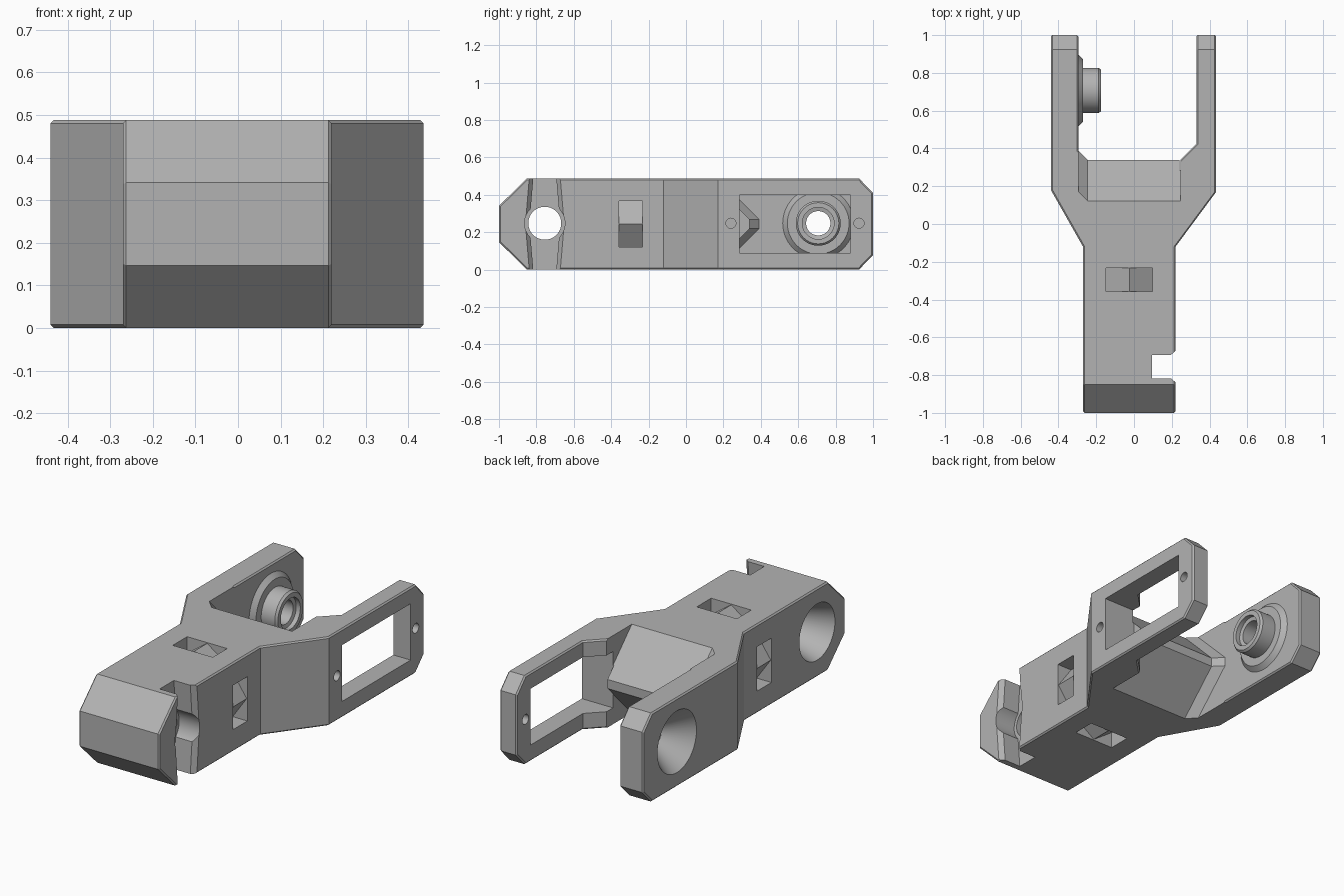
import bpy, bmesh, math
from mathutils import Vector

old = bpy.data.objects.get("Cube")
if old:
    bpy.data.objects.remove(old)

H = 0.488
MID = H / 2
CX = -0.025          # centre line of the front beam

grey = bpy.data.materials.new("plain_grey")
grey.use_nodes = True
grey.diffuse_color = (0.45, 0.45, 0.45, 1)
grey.node_tree.nodes["Principled BSDF"].inputs["Base Color"].default_value = (0.45, 0.45, 0.45, 1)


def solid(name, rings, caps=True):
    """Skin a closed solid through equal-sized rings of points."""
    bm = bmesh.new()
    loops = [[bm.verts.new(p) for p in ring] for ring in rings]
    n = len(loops[0])
    for a, b in zip(loops, loops[1:]):
        for i in range(n):
            bm.faces.new((a[i], a[(i + 1) % n], b[(i + 1) % n], b[i]))
    bm.faces.new(loops[0])
    bm.faces.new(loops[-1])
    bmesh.ops.recalc_face_normals(bm, faces=bm.faces)
    mesh = bpy.data.meshes.new(name)
    bm.to_mesh(mesh)
    bm.free()
    mesh.materials.append(grey)
    ob = bpy.data.objects.new(name, mesh)
    bpy.context.collection.objects.link(ob)
    return ob


def along_x(name, x0, x1, yz, yz_end=None):
    """Side profile swept along x, optionally changing to a second profile."""
    return solid(name, [[(x0, y, z) for y, z in yz],
                        [(x1, y, z) for y, z in (yz_end or yz)]])


def lathe(name, cy, cz, profile, n=56):
    """Round solid about an x-parallel axis from (x, radius) pairs."""
    ang = [2 * math.pi * i / n for i in range(n)]
    return solid(name, [[(x, cy + r * math.cos(a), cz + r * math.sin(a)) for a in ang]
                        for x, r in profile])


def apply(ob, mod):
    bpy.ops.object.select_all(action='DESELECT')
    bpy.context.view_layer.objects.active = ob
    ob.select_set(True)
    bpy.ops.object.modifier_apply(modifier=mod.name)


def combine(ob, tool, op='DIFFERENCE'):
    mod = ob.modifiers.new("combine", 'BOOLEAN')
    mod.operation, mod.solver, mod.object = op, 'EXACT', tool
    apply(ob, mod)
    bpy.data.objects.remove(tool)


# Fork plan: front beam, flare, two arms
plan = [(-0.27, -1), (0.22, -1), (0.22, -0.12), (0.435, 0.17), (0.435, 1),
        (0.33, 1), (0.33, 0.425), (0.245, 0.34), (-0.245, 0.34),
        (-0.295, 0.39), (-0.295, 1), (-0.44, 1), (-0.44, 0.18), (-0.27, -0.12)]
body = solid("fork_link_body", [[(x, y, z) for x, y in plan] for z in (0, H)])

# Side silhouette: pointed nose and clipped arm ends
side = [(-1, 0.147), (-0.85, 0), (0.925, 0), (1, 0.078),
        (1, H - 0.078), (0.925, H), (-0.85, H), (-1, H - 0.147)]
combine(body, along_x("silhouette", -0.6, 0.6, side), 'INTERSECT')

# Chamfer the square edges
bev = body.modifiers.new("chamfer", 'BEVEL')
bev.width, bev.segments = 0.025, 1
bev.limit_method, bev.angle_limit = 'ANGLE', math.radians(60)
apply(body, bev)

# Wedge-shaped rear of the web, mitred into the solid arm
for s in (1, -1):
    def wedge(dy):
        pts = [(0.10, 0.265), (0.34, 0.025), (0.48, 0.025), (0.48, 0.265)]
        return [(y + dy, MID + s * z) for y, z in pts]
    combine(body, along_x("web_cut", -0.245, 0.245, wedge(0)))
    combine(body, along_x("mitre_cut", -0.295, -0.2449, wedge(0.05), wedge(0)))

# Pivot boss on the solid arm, with conical recess and stepped bore
PY, PZ = 0.707, 0.248
combine(body, lathe("pivot_boss", PY, PZ, [(-0.32, 0.19), (-0.295, 0.19), (-0.27, 0.165),
                                           (-0.2699, 0.12), (-0.187, 0.12), (-0.175, 0.11)]), 'UNION')
combine(body, lathe("pivot_bore", PY, PZ, [(-0.46, 0.185), (-0.44, 0.17), (-0.3, 0.065),
                                           (-0.205, 0.065), (-0.2, 0.085), (-0.1, 0.085)]))

# Rectangular window and screw holes in the frame arm
combine(body, along_x("window_cut", 0.24, 0.6,
                      [(0.285, 0.09), (0.88, 0.09), (0.88, 0.4), (0.285, 0.4)]))
for y in (0.24, 0.925):
    combine(body, lathe("screw_hole", y, PZ, [(0.25, 0.027), (0.6, 0.027)], 20))

# Nose hole: conical recess, bore and a flared horn slot
NY = -0.755
combine(body, lathe("nose_bore", NY, PZ, [(-0.29, 0.161), (-0.27, 0.155), (-0.06, 0.088), (0.12, 0.088)]))


def horn(grow):
    half = [(0.06, -0.02), (0.078, MID - 0.05), (0.078, MID + 0.05), (0.06, H + 0.02)]
    return ([(NY + w + grow, z) for w, z in half] +
            [(NY - w - grow, z) for w, z in reversed(half)])


combine(body, along_x("horn_slot", 0.095, 0.3, horn(0)))
combine(body, along_x("horn_slot_flare", 0.195, 0.23, horn(0), horn(0.03)))
combine(body, lathe("horn_hub", NY, PZ, [(0.095, 0.108), (0.3, 0.108)]))

# Strap pockets on all four beam faces: a ridge with a ramp to either side
D, W = 0.09, 0.122
for y, half in ((-0.295, 0.0625),):
    for s in (1, -1):
        # ramp cross-section as (offset along face, depth)
        ramp = [(0, 0.004), (s * W, D), (s * W, -0.02), (0, -0.02)]
        for face in (1, -1):
            xf = CX + face * 0.245
            combine(body, solid("side_pocket", [
                [(xf - face * d, y + e, MID + t) for t, d in ramp] for e in (-half, half)]))
            combine(body, solid("flat_pocket", [
                [(CX + t, y + e, MID + face * (MID - d)) for t, d in ramp] for e in (-half, half)]))

# Clean up and shade
bm = bmesh.new()
bm.from_mesh(body.data)
bmesh.ops.remove_doubles(bm, verts=bm.verts, dist=0.0002)
bm.to_mesh(body.data)
bm.free()
bpy.ops.object.select_all(action='DESELECT')
bpy.context.view_layer.objects.active = body
body.select_set(True)
bpy.ops.object.shade_smooth_by_angle(angle=math.radians(20))
